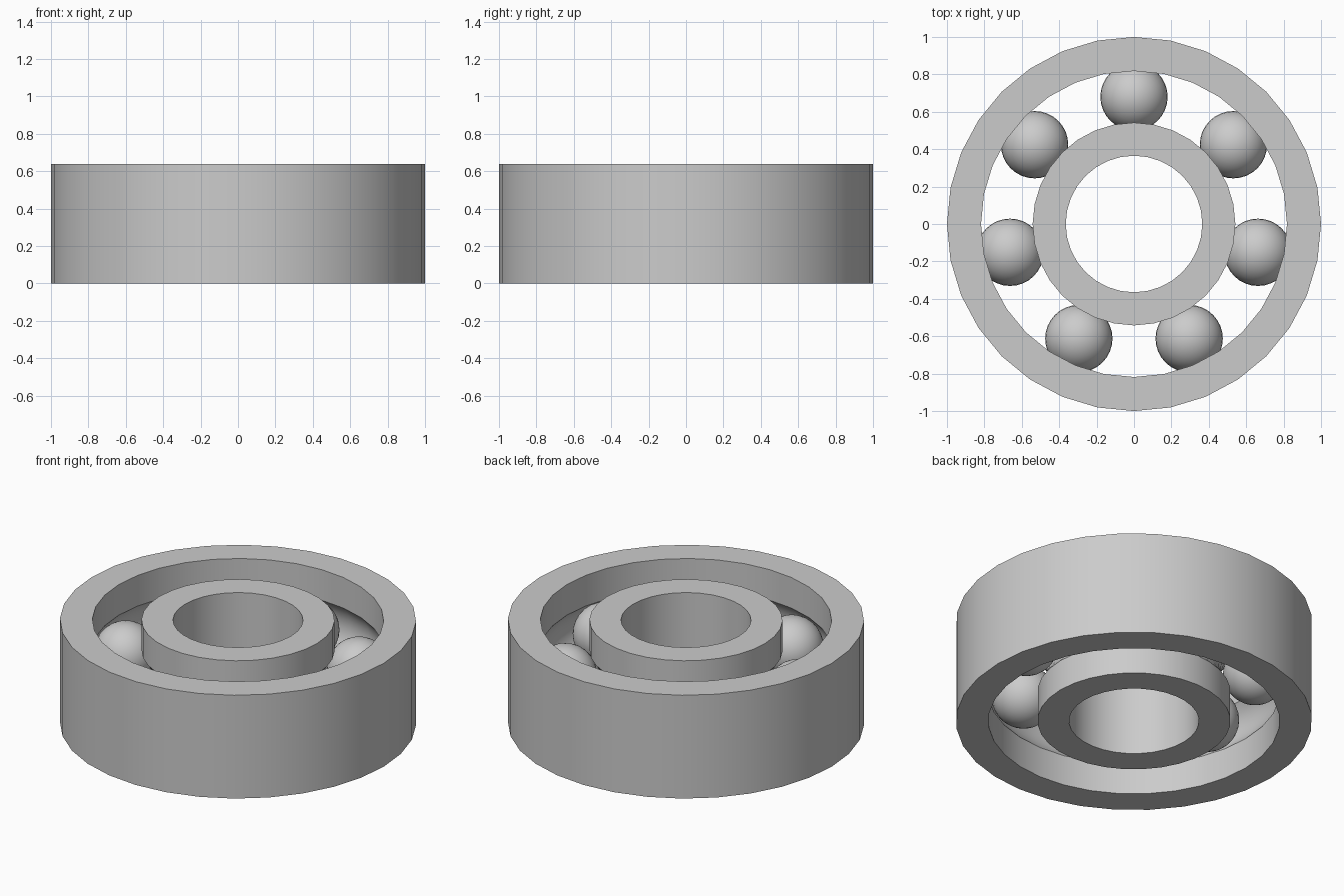
import bpy
import bmesh
from math import sin, cos, pi, radians, sqrt, asin
from mathutils import Matrix, Vector

cube = bpy.data.objects.get("Cube")
if cube:
    bpy.data.objects.remove(cube, do_unlink=True)

HEIGHT = 0.64
MID = HEIGHT / 2
PITCH = 0.68        # radius of the circle through the ball centres
BALL = 0.18
GROOVE = 0.19       # radius of the raceway groove
SEGMENTS = 32
BALLS = 7

steel = bpy.data.materials.new("grey steel")
steel.use_nodes = True
grey = (0.6, 0.6, 0.6, 1.0)
steel.diffuse_color = grey
steel.node_tree.nodes["Principled BSDF"].inputs["Base Color"].default_value = grey


def finish(bm, name):
    bmesh.ops.recalc_face_normals(bm, faces=bm.faces)
    mesh = bpy.data.meshes.new(name)
    bm.to_mesh(mesh)
    bm.free()
    mesh.materials.append(steel)
    obj = bpy.data.objects.new(name, mesh)
    bpy.context.collection.objects.link(obj)
    bpy.ops.object.select_all(action='DESELECT')
    obj.select_set(True)
    bpy.context.view_layer.objects.active = obj
    bpy.ops.object.shade_smooth_by_angle(angle=radians(30))
    return obj


def ring(name, plain, grooved):
    """Lathe a ring with a plain wall and a wall holding the ball groove."""
    side = 1 if grooved > PITCH else -1
    half = asin(sqrt(GROOVE ** 2 - (grooved - PITCH) ** 2) / GROOVE)
    profile = [(plain, 0), (grooved, 0)]
    for i in range(9):
        a = half * (i / 4 - 1)
        profile.append((PITCH + side * GROOVE * cos(a), MID + GROOVE * sin(a)))
    profile += [(grooved, HEIGHT), (plain, HEIGHT)]

    bm = bmesh.new()
    loops = []
    for s in range(SEGMENTS):
        turn = Matrix.Rotation(2 * pi * s / SEGMENTS, 3, 'Z')
        loops.append([bm.verts.new(turn @ Vector((0, r, z))) for r, z in profile])
    n = len(profile)
    for s in range(SEGMENTS):
        a, b = loops[s], loops[(s + 1) % SEGMENTS]
        for i in range(n):
            j = (i + 1) % n
            bm.faces.new((a[i], a[j], b[j], b[i]))
    return finish(bm, name)


# Inner and outer races
ring("outer_race", 1.0, 0.818)
ring("inner_race", 0.365, 0.542)

# Balls spaced evenly, the first at the back
for k in range(BALLS):
    bm = bmesh.new()
    bmesh.ops.create_uvsphere(bm, u_segments=32, v_segments=16, radius=BALL)
    ball = finish(bm, f"ball_{k + 1}")
    a = pi / 2 + 2 * pi * k / BALLS
    ball.location = (PITCH * cos(a), PITCH * sin(a), MID)
